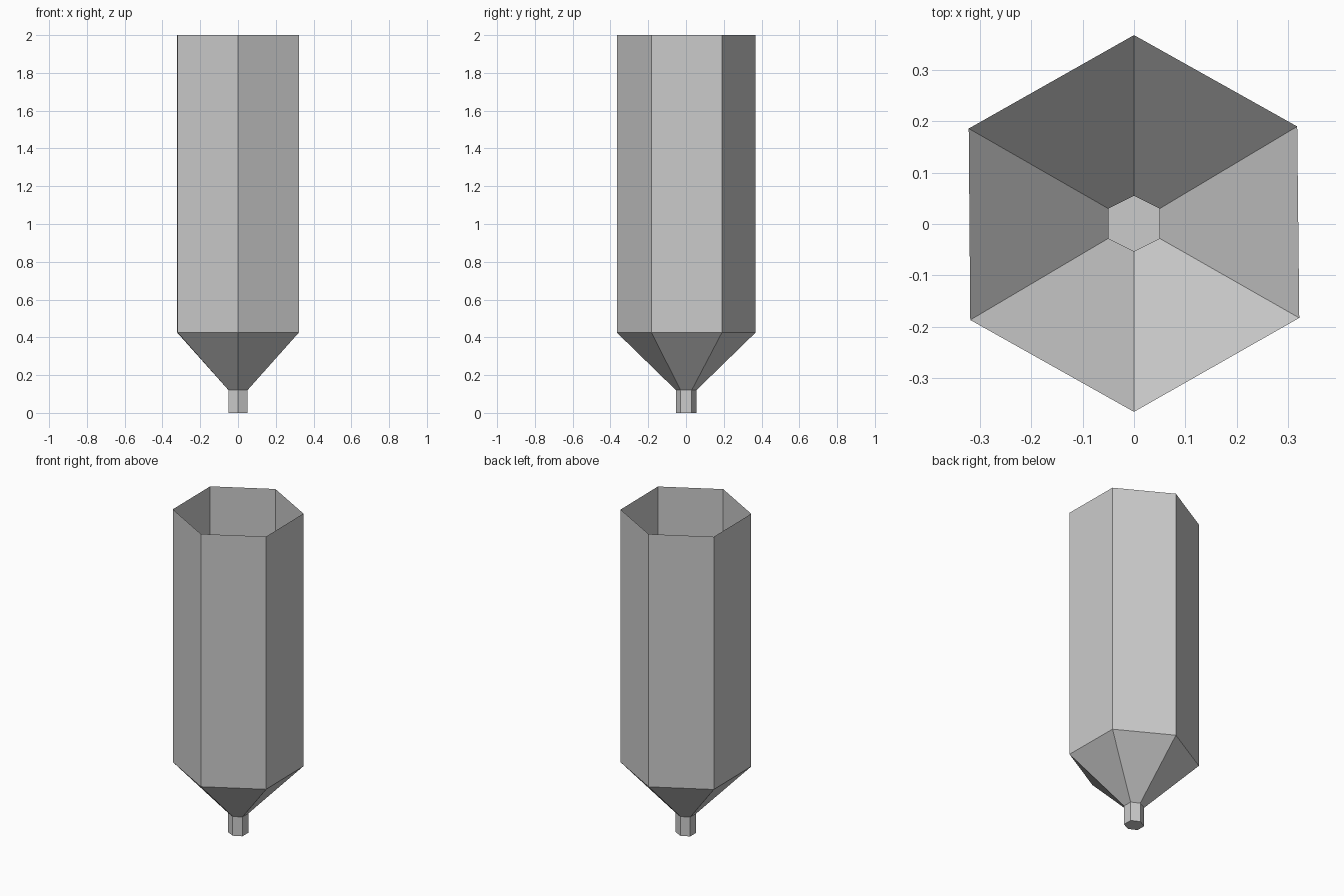
import bpy, bmesh

if "Cube" in bpy.data.objects:
    bpy.data.objects.remove(bpy.data.objects["Cube"])

# Slightly irregular hexagon outline of the body (counter-clockwise)
OUTLINE = [(0, .368), (-.322, .186), (-.319, -.187),
           (0, -.366), (.322, -.183), (.318, .19)]
# Outline of the small stem
STEM = [(0, .055), (-.05, .03), (-.05, -.028),
        (0, -.053), (.05, -.028), (.05, .03)]


def loft(name, rings, cap_bottom=False):
    """Skin a stack of (outline, z) rings with flat quads, open at the top."""
    bm = bmesh.new()
    loops = [[bm.verts.new((x, y, z)) for x, y in pts] for pts, z in rings]
    for low, high in zip(loops, loops[1:]):
        n = len(low)
        for i in range(n):
            j = (i + 1) % n
            bm.faces.new((low[i], low[j], high[j], high[i]))
    if cap_bottom:
        bm.faces.new(loops[0][::-1])
    mesh = bpy.data.meshes.new(name)
    bm.to_mesh(mesh)
    bm.free()
    obj = bpy.data.objects.new(name, mesh)
    bpy.context.collection.objects.link(obj)
    return obj


# Closed stem, sloping funnel and open-topped thin-walled body
loft("hopper", [(STEM, 0), (STEM, .12), (OUTLINE, .425), (OUTLINE, 2)],
     cap_bottom=True)
